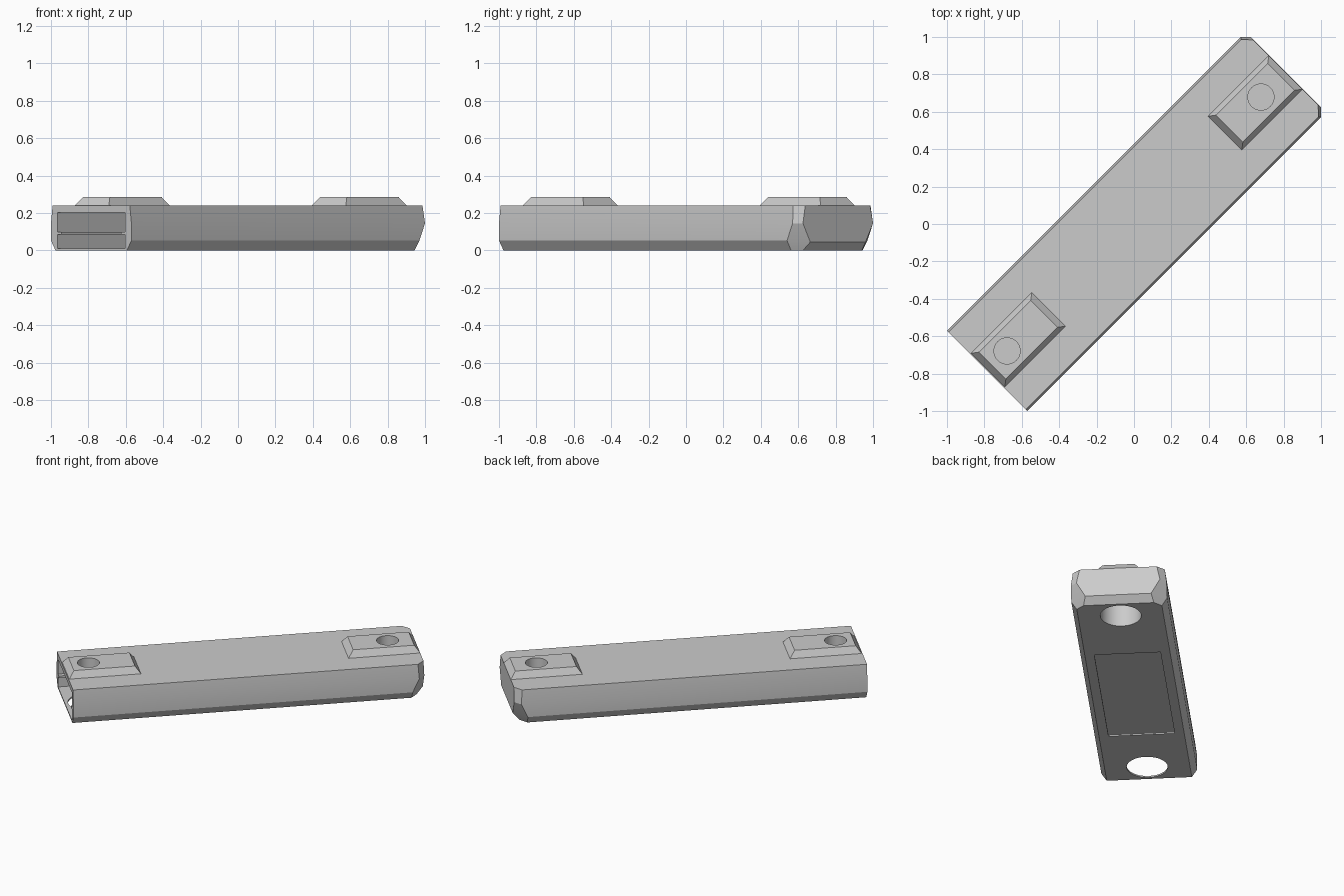
import bpy, bmesh, math
from mathutils import Matrix

if "Cube" in bpy.data.objects:
    bpy.data.objects.remove(bpy.data.objects["Cube"], do_unlink=True)

TURN = Matrix.Rotation(math.radians(45), 4, "Z")   # bar lies on the diagonal

grey = bpy.data.materials.new("plain_grey")
grey.use_nodes = True
grey.diffuse_color = (0.6, 0.6, 0.6, 1)
grey.node_tree.nodes["Principled BSDF"].inputs["Base Color"].default_value = (0.6, 0.6, 0.6, 1)


def finish(name, bm):
    bmesh.ops.recalc_face_normals(bm, faces=bm.faces)
    bm.transform(TURN)
    mesh = bpy.data.meshes.new(name)
    bm.to_mesh(mesh)
    bm.free()
    mesh.materials.append(grey)
    obj = bpy.data.objects.new(name, mesh)
    bpy.context.collection.objects.link(obj)
    return obj


def loft(name, rings, bottom_bevel=False):
    """Skin closed rings of equal length and cap both ends."""
    bm = bmesh.new()
    loops = [[bm.verts.new(p) for p in ring] for ring in rings]
    n = len(loops[0])
    for a, b in zip(loops, loops[1:]):
        for i in range(n):
            j = (i + 1) % n
            bm.faces.new((a[i], a[j], b[j], b[i]))
    bm.faces.new(loops[0])
    end = loops[-1]
    if bottom_bevel:   # split the last cap into an end face and a sloping lower strip
        bm.faces.new((end[0], end[1], end[-2], end[-1]))
        bm.faces.new(end[1:-1])
    else:
        bm.faces.new(end)
    return finish(name, bm)


def rect(u0, u1, w, z):
    return [(u0, -w, z), (u1, -w, z), (u1, w, z), (u0, w, z)]


def box(name, u0, u1, w, z0, z1):
    return loft(name, [rect(u0, u1, w, z0), rect(u0, u1, w, z1)])


def cylinder(name, u, r, z0, z1):
    ring = [(u + r * math.cos(math.tau * i / 40), r * math.sin(math.tau * i / 40)) for i in range(40)]
    return loft(name, [[(x, y, z) for x, y in ring] for z in (z0, z1)])


def cut(target, cutter):
    cutter.hide_render = True
    mod = target.modifiers.new("cut", "BOOLEAN")
    mod.operation = "DIFFERENCE"
    mod.solver = "EXACT"
    mod.object = cutter
    bpy.context.view_layer.objects.active = target
    bpy.ops.object.modifier_apply(modifier=mod.name)
    bpy.data.objects.remove(cutter, do_unlink=True)


def section(us, widths, heights):
    """Mirrored cross-section: rises on one side, falls on the other."""
    half = list(zip(us, widths, heights))
    return [(u, w, z) for u, w, z in half] + [(u, -w, z) for u, w, z in reversed(half)]


# Main bar with a bevelled closed end
side = (0.27, 0.304, 0.304, 0.292)
levels = (0, 0.053, 0.145, 0.24)
body = loft("body", [
    section([-1.11] * 4, side, levels),
    section((1.065, 1.068, 1.11, 1.103), side, levels),
    section((1.107, 1.149, 1.149, 1.147), (0.223, 0.209, 0.265, 0.245), (0, 0.045, 0.145, 0.24)),
], bottom_bevel=True)

# Hollow inside, open at one end, with a guide rail left along each wall
for z0, z1, w in ((0.01, 0.085, 0.255), (0.1, 0.203, 0.255), (0.07, 0.12, 0.225)):
    cut(body, box("cavity_cutter", -1.3, 0.78, w, z0, z1))

# Hatch opening through the thin floor
cut(body, box("hatch_cutter", -0.55, 0.48, 0.21, -0.1, 0.05))

# Raised pads, top screw holes and wider holes underneath
pads = []
for name, u0, u1, hole in (("front_pad", -1.105, -0.645, -0.96), ("rear_pad", 0.687, 1.147, 0.96)):
    pad = loft(name, [
        rect(u0, u1, 0.128, 0.235),
        rect(u0, u1, 0.128, 0.24),
        rect(u0 + 0.034, u1 - 0.034, 0.102, 0.285),
    ])
    cut(pad, cylinder("pad_hole_cutter", hole, 0.07, 0.2, 0.4))
    cut(body, cylinder("top_hole_cutter", hole, 0.07, 0.21, 0.4))
    cut(body, cylinder("bottom_hole_cutter", hole, 0.13, -0.1, 0.19))
    pads.append(pad)

# Smooth the holes and side swell, keep bevels crisp
for obj in [body] + pads:
    bpy.ops.object.select_all(action="DESELECT")
    obj.select_set(True)
    bpy.context.view_layer.objects.active = obj
    bpy.ops.object.shade_smooth_by_angle(angle=math.radians(20))
